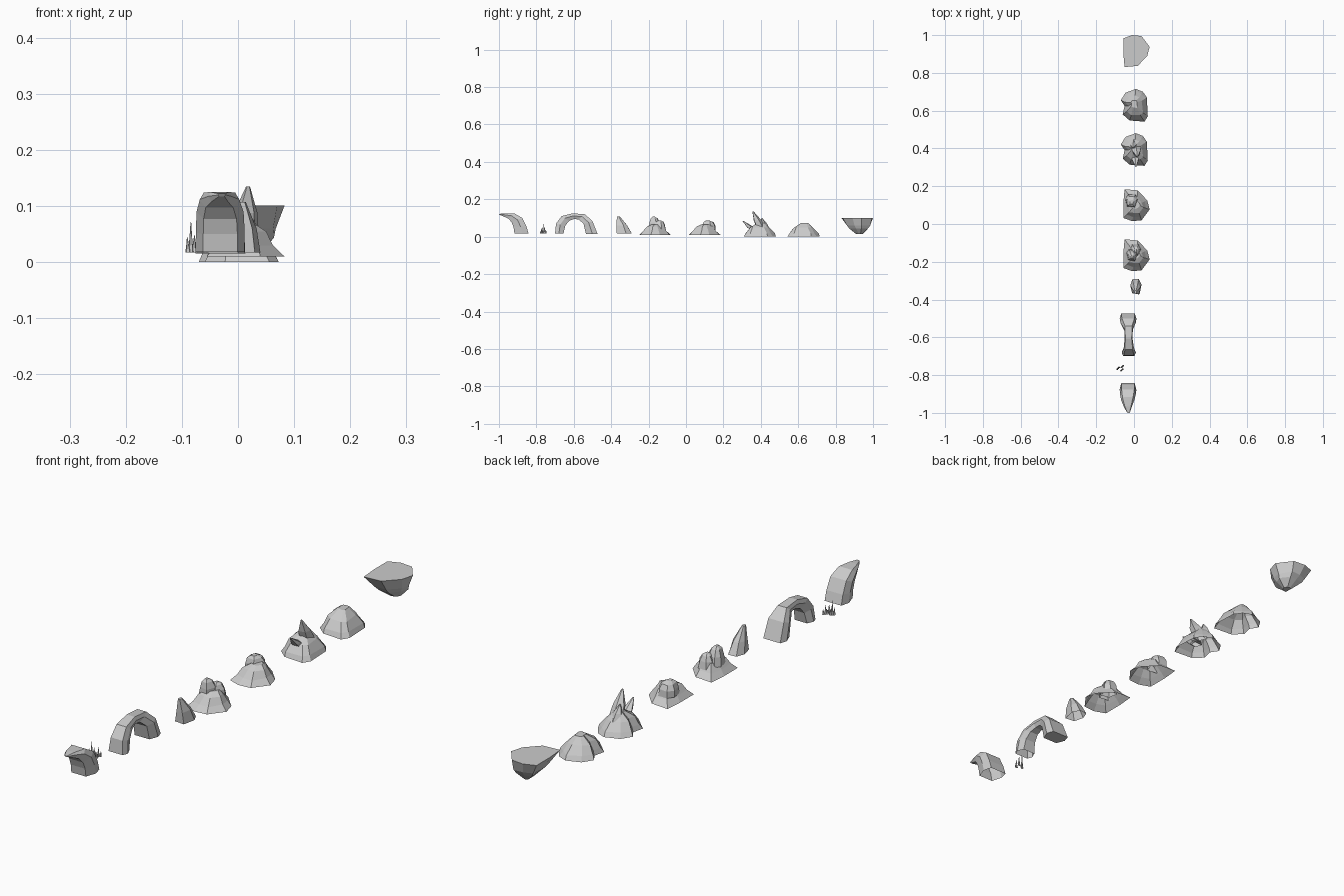
import bpy, math

if "Cube" in bpy.data.objects:
    bpy.data.objects.remove(bpy.data.objects["Cube"])


def make(name, verts, faces):
    me = bpy.data.meshes.new(name)
    me.from_pydata(verts, [], faces)
    me.update()
    ob = bpy.data.objects.new(name, me)
    bpy.context.collection.objects.link(ob)
    return ob


def loft(name, rings, cap_start=False, cap_end=True):
    """Skin closed rings of equal point count with flat quads."""
    n = len(rings[0])
    verts = [p for r in rings for p in r]
    faces = [(i * n + j, i * n + (j + 1) % n, (i + 1) * n + (j + 1) % n, (i + 1) * n + j)
             for i in range(len(rings) - 1) for j in range(n)]
    if cap_start:
        faces.append(tuple(reversed(range(n))))
    if cap_end:
        faces.append(tuple(range((len(rings) - 1) * n, len(rings) * n)))
    return make(name, verts, faces)


def layers(name, outline, cx, cy, levels, cap_start=False, cap_end=True, flip=1):
    """Stack scaled copies of an outline; levels are (scale, z, dx, dy)."""
    rings = []
    for k, (s, z, dx, dy) in enumerate(levels):
        ring = []
        for j, (x, y) in enumerate(outline):
            w = 1 + (0.07 * math.sin(j * 2.4 + k * 1.7) if 0 < k else 0)
            ring.append((cx + dx + x * s * w, cy + dy + flip * y * s * w, z))
        rings.append(ring if flip > 0 else ring[::-1])
    return loft(name, rings, cap_start, cap_end)


def ribbon(name, outer, inner, widths):
    """Sweep a six-sided section along paired outer and inner profiles in the yz plane."""
    rings = []
    for (yo, zo), (yi, zi), (xa, xb) in zip(outer, inner, widths):
        c, h = (xa + xb) / 2, (xb - xa) / 2
        ym, zm = yo * .55 + yi * .45, zo * .55 + zi * .45
        rings.append([(c - h * .8, yo, zo), (c - h, ym, zm), (c - h * .7, yi, zi),
                      (c + h * .7, yi, zi), (c + h, ym, zm), (c + h * .8, yo, zo)])
    return loft(name, rings, False, True)


# floating slab with a flat top and tapered underside
slab = [(-.068, .068), (-.022, .085), (.028, .08), (.071, .023), (.058, -.025),
        (.008, -.078), (-.062, -.084), (-.068, -.015)]
layers("floating_rock", slab[::-1], .012, .915,
       [(1, .101, 0, 0), (.76, .06, .005, .006), (.6, .043, .008, .008), (.2, .014, .01, .013)],
       True)

# plain mounds with a ragged base
mound = [(.01, .09), (-.045, .07), (-.07, .03), (-.05, 0), (-.06, -.045),
         (-.023, -.077), (.056, -.083), (.073, -.055), (.068, .045), (.047, .075)]
mound_levels = [(1, 0, 0, 0), (.88, .018, 0, 0), (.62, .048, 0, 0), (.24, .073, 0, .01)]
layers("domed_mound", mound, 0, .625, mound_levels)
layers("spiked_mound", mound, 0, .391, mound_levels)

# crystals leaning out of the spiked mound
pent = [(math.cos(a), math.sin(a)) for a in [2 * math.pi * i / 5 + .4 for i in range(5)]]


def spike(name, base, tip, r, mid=.75):
    rings = []
    for t, s in ((0, 1), (.5, mid), (1, .12)):
        p = [base[i] + (tip[i] - base[i]) * t for i in range(3)]
        rings.append([(p[0] + x * r * s, p[1] + y * r * s, p[2]) for x, y in pent])
    return loft(name, rings)


spike("tall_crystal", (.01, .405, .04), (.018, .358, .135), .03)
spike("side_crystal", (.005, .375, .025), (.01, .303, .085), .025)
spike("small_crystal", (.0, .425, .045), (-.005, .405, .1), .022)

# flared mounds carrying smaller stones
flare = [(1, .01, 0, 0), (.76, .03, 0, 0), (.52, .055, 0, 0), (.28, .066, 0, .005)]
stone = [(.034, .01), (.02, .035), (-.018, .036), (-.034, .012), (-.026, -.03), (.018, -.036)]
for label, cy in (("low", .1), ("high", -.165)):
    layers(label + "_stacked_mound", slab[::-1], .012, cy, flare, flip=-1)
layers("low_top_stone", stone, -.012, .122,
       [(1, .035, 0, 0), (.95, .06, 0, 0), (.7, .078, 0, -.002), (.3, .086, 0, -.006)])
layers("high_front_stone", stone, -.01, -.165,
       [(.9, .04, 0, 0), (.75, .075, 0, -.002), (.5, .097, 0, -.005), (.18, .107, 0, -.008)])
layers("high_back_stone", stone, .008, -.14,
       [(.9, .035, 0, 0), (.75, .062, 0, 0), (.5, .08, 0, 0), (.2, .087, 0, 0)])

# small leaning shard
shard = [(.03, .01), (.015, .04), (-.018, .038), (-.03, .005), (-.02, -.036), (.02, -.04)]
layers("leaning_shard", shard, .01, -.33,
       [(1, .017, 0, 0), (.72, .06, 0, -.012), (.2, .107, -.002, -.031)])

# stone arch
ribbon("stone_arch",
       [(-.70, .018), (-.695, .07), (-.665, .11), (-.607, .125), (-.54, .12), (-.50, .083), (-.473, .015)],
       [(-.655, .018), (-.645, .06), (-.625, .085), (-.60, .094), (-.575, .093), (-.548, .07), (-.535, .015)],
       [(-.065, .01), (-.058, .005), (-.053, -.002), (-.05, -.008), (-.052, -.006), (-.072, .01), (-.076, .013)])

# curved overhanging fang
ribbon("curved_fang",
       [(-.842, .018), (-.853, .055), (-.875, .1), (-.917, .124), (-.965, .125), (-1.0, .122)],
       [(-.917, .018), (-.922, .05), (-.932, .077), (-.95, .097), (-.975, .108), (-.996, .117)],
       [(-.076, .012), (-.075, .012), (-.074, .01), (-.068, .002), (-.053, -.012), (-.036, -.022)])

# tiny tufts, each one tall blade with two short ones
for n, (x, y, h) in enumerate([(-.084, -.764, .055), (-.062, -.755, .035), (-.064, -.773, .03)]):
    for k, (dx, dy, s) in enumerate([(0, 0, 1), (.005, .005, .55), (-.005, -.004, .5)]):
        spike(f"tuft_{n}_{k}", (x + dx, y + dy, .017), (x + dx * 1.3, y + dy * 1.3, .017 + h * s),
              .005, .5)
